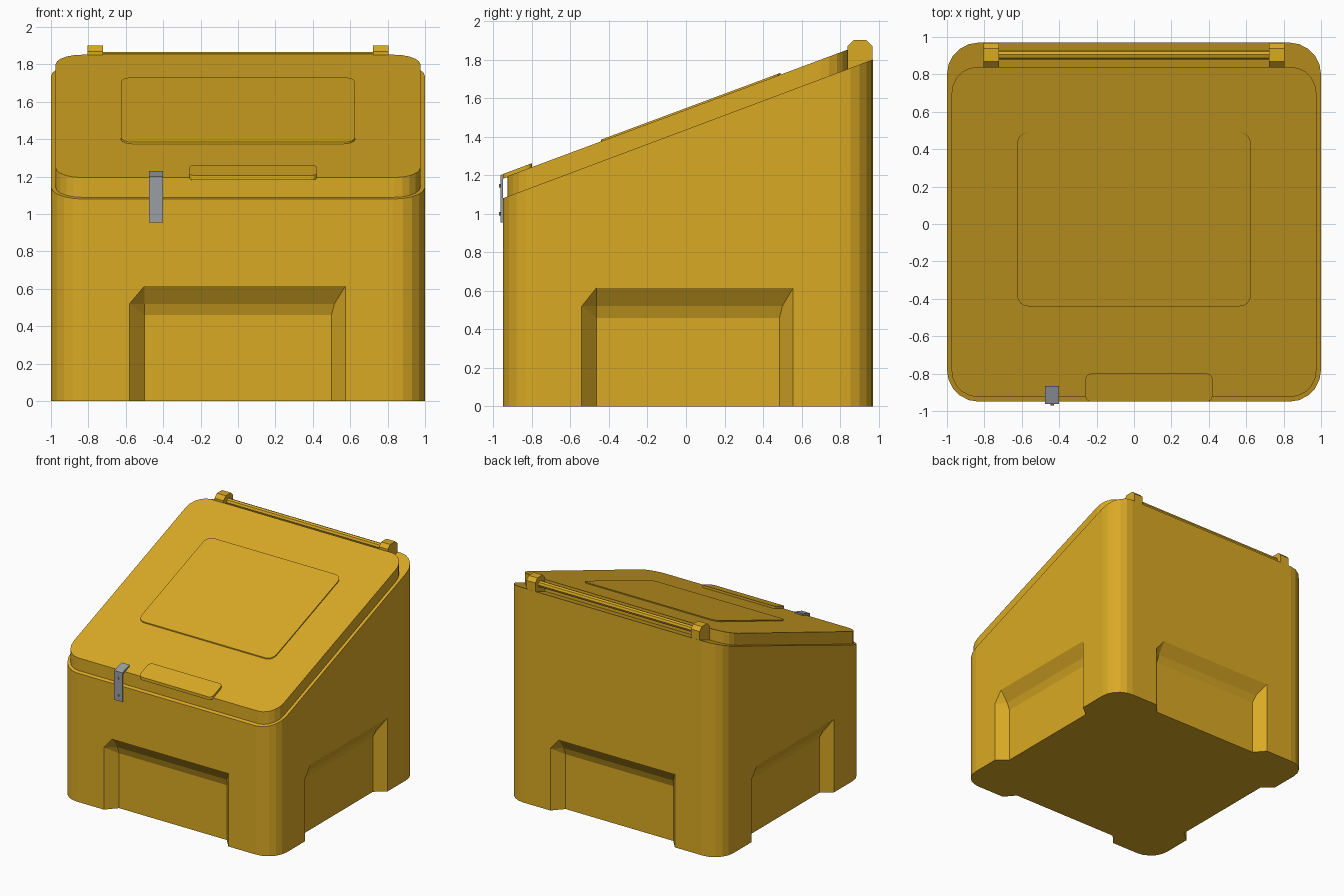
import bpy, bmesh, math
from mathutils import Matrix, Vector

if "Cube" in bpy.data.objects:
    bpy.data.objects.remove(bpy.data.objects["Cube"])


def material(name, rgb):
    m = bpy.data.materials.new(name)
    m.use_nodes = True
    m.diffuse_color = (*rgb, 1)
    m.node_tree.nodes["Principled BSDF"].inputs["Base Color"].default_value = (*rgb, 1)
    return m


yellow = material("warm yellow", (0.70, 0.40, 0.018))
steel = material("steel grey", (0.32, 0.34, 0.37))


def finish(bm, name, mat):
    bmesh.ops.recalc_face_normals(bm, faces=bm.faces)
    mesh = bpy.data.meshes.new(name)
    bm.to_mesh(mesh)
    bm.free()
    mesh.materials.append(mat)
    obj = bpy.data.objects.new(name, mesh)
    bpy.context.collection.objects.link(obj)
    return obj


def rounded_slab(name, xs, ys, radius, steps, bottom, top):
    """Rounded rectangle in plan, bounded below and above by height functions of y."""
    outline = []
    corners = [(xs[1], ys[1], -1, -1), (xs[0], ys[1], 1, -1),
               (xs[0], ys[0], 1, 1), (xs[1], ys[0], -1, 1)]
    for i, (cx, cy, sx, sy) in enumerate(corners):
        for k in range(steps + 1):
            a = (i + k / steps) * math.pi / 2
            outline.append((cx + radius * (sx + math.cos(a)), cy + radius * (sy + math.sin(a))))
    bm = bmesh.new()
    low = [bm.verts.new((x, y, bottom(y))) for x, y in outline]
    high = [bm.verts.new((x, y, top(y))) for x, y in outline]
    bm.faces.new(low)
    bm.faces.new(high)
    n = len(outline)
    for i in range(n):
        j = (i + 1) % n
        bm.faces.new((low[i], low[j], high[j], high[i]))
    return finish(bm, name, yellow)


def side_profile(name, x0, x1, points, mat):
    """Extrude a (y, z) profile along x."""
    bm = bmesh.new()
    face = bm.faces.new([bm.verts.new((x0, y, z)) for y, z in points])
    out = bmesh.ops.extrude_face_region(bm, geom=[face])
    moved = [v for v in out["geom"] if isinstance(v, bmesh.types.BMVert)]
    bmesh.ops.translate(bm, verts=moved, vec=(x1 - x0, 0, 0))
    return finish(bm, name, mat)


def rod(name, radius, length, sides, matrix, mat):
    bm = bmesh.new()
    bmesh.ops.create_cone(bm, cap_ends=True, segments=sides, radius1=radius,
                          radius2=radius, depth=length, matrix=matrix)
    return finish(bm, name, mat)


def rim_height(y):
    return 1.08 + 0.375 * (y + 0.95)


def lid_height(y):
    return 1.195 + 0.372 * (y + 0.925)


# Bin body with sloped rim
body = rounded_slab("bin_body", (-1, 1), (-0.95, 0.97), 0.17, 5, lambda y: 0, rim_height)

# Lifting recesses, one in the foot of each wall
for i in range(4):
    wall, scale = ((0.96, 1.0), (1.0, 0.95))[i % 2]
    rim = [(-0.58, -0.1), (-0.58, 0.52), (-0.5, 0.615), (0.575, 0.615), (0.575, -0.1)]
    shape = [(x, -0.1, z) for x, z in rim] + [(x, 0, z) for x, z in rim]
    shape += [(x, 0.065, 0.52) for x in (-0.5, 0.515)]
    shape += [(x, 0.088, z) for x in (-0.5, 0.5) for z in (-0.1, 0.46)]
    bm = bmesh.new()
    for x, depth, z in shape:
        bm.verts.new((x * scale, depth - wall, z))
    hull = bmesh.ops.convex_hull(bm, input=bm.verts)
    loose = [v for v in bm.verts if not v.link_faces]
    bmesh.ops.delete(bm, geom=loose, context="VERTS")
    turn = Matrix.Translation((0, 0.01, 0)) @ Matrix.Rotation(i * math.pi / 2, 4, "Z")
    bmesh.ops.transform(bm, matrix=turn, verts=bm.verts)
    cutter = finish(bm, "recess_cutter", yellow)
    cutter.hide_render = True
    mod = body.modifiers.new("recess", "BOOLEAN")
    mod.operation = "DIFFERENCE"
    mod.solver = "EXACT"
    mod.object = cutter
    bpy.context.view_layer.objects.active = body
    bpy.ops.object.modifier_apply(modifier=mod.name)
    bpy.data.objects.remove(cutter)

# Lid with raised panel and lifting lip
rounded_slab("lid", (-0.975, 0.975), (-0.925, 0.84), 0.14, 5, rim_height, lid_height)
rounded_slab("lid_panel", (-0.625, 0.625), (-0.44, 0.49), 0.06, 4,
             lambda y: lid_height(y) - 0.01, lambda y: lid_height(y) + 0.009)
rounded_slab("lid_lip", (-0.26, 0.42), (-0.95, -0.8), 0.03, 3,
             lambda y: lid_height(y) - 0.005, lambda y: lid_height(y) + 0.02)

# Hinge blocks and hinge rod
for side, x in (("right", -0.763), ("left", 0.763)):
    side_profile(side + "_hinge_block", x - 0.041, x + 0.041,
                 [(0.838, 1.74), (0.967, 1.78), (0.967, 1.87), (0.937, 1.9),
                  (0.868, 1.9), (0.838, 1.87)], yellow)
rod("hinge_rod", 0.026, 1.48, 8,
    Matrix.Translation((0, 0.905, 1.84)) @ Matrix.Rotation(math.pi / 2, 4, "Y"), yellow)

# Steel latch strap hooked over the lid edge, with two rivets
side_profile("latch_strap", -0.475, -0.4,
             [(-0.95, 0.955), (-0.963, 0.955), (-0.963, 1.2), (-0.865, 1.23),
              (-0.865, 1.213), (-0.95, 1.185)], steel)
for z in (1.0, 1.145):
    rod("latch_rivet", 0.01, 0.02, 8,
        Matrix.Translation((-0.4375, -0.96, z)) @ Matrix.Rotation(math.pi / 2, 4, "X"), steel)
